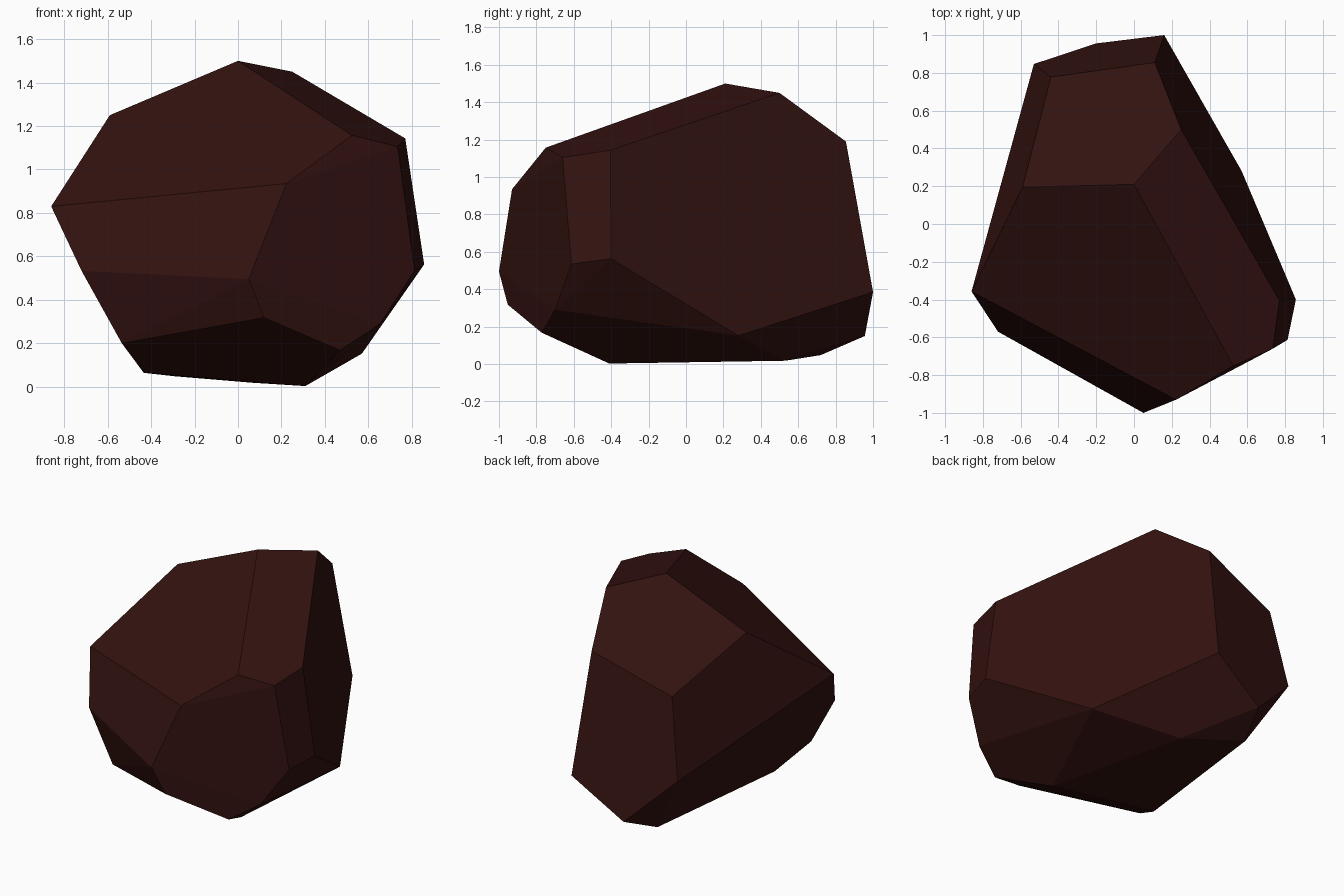
import bpy
import bmesh
import math

# Corner points of the faceted boulder; its facets are their convex hull
CORNERS = [
    # crown
    (0.00, 0.21, 1.50), (0.25, 0.50, 1.45), (-0.59, 0.195, 1.25),
    (0.11, 0.855, 1.19), (-0.44, 0.778, 0.995),
    (0.525, -0.75, 1.157), (0.735, -0.66, 1.105), (0.77, -0.405, 1.143),
    # waist
    (0.16, 1.00, 0.385), (-0.53, 0.847, 0.47), (-0.86, -0.357, 0.83),
    (-0.72, -0.57, 0.533), (0.05, -1.00, 0.495), (0.223, -0.93, 0.935),
    (0.813, -0.613, 0.535), (0.857, -0.40, 0.563),
    # lower bevels
    (-0.20, 0.956, 0.15), (0.57, 0.28, 0.152), (0.12, -0.953, 0.318),
    (-0.535, -0.58, 0.20), (0.47, -0.772, 0.168), (0.655, -0.70, 0.29),
    # base
    (-0.434, -0.33, 0.064), (-0.29, 0.72, 0.048), (0.07, 0.53, 0.018),
    (0.31, -0.41, 0.003),
]

# Dark maroon stone
stone = bpy.data.materials.new("dark maroon stone")
stone.diffuse_color = (0.033, 0.0062, 0.0052, 1.0)

# Hull of the corners, merging nearly flat triangles into facets
bm = bmesh.new()
for co in CORNERS:
    bm.verts.new(co)
bmesh.ops.convex_hull(bm, input=bm.verts)
bmesh.ops.dissolve_limit(bm, angle_limit=math.radians(4),
                         verts=bm.verts, edges=bm.edges)
bmesh.ops.recalc_face_normals(bm, faces=bm.faces)

mesh = bpy.data.meshes.new("boulder")
bm.to_mesh(mesh)
bm.free()
mesh.materials.append(stone)
boulder = bpy.data.objects.new("boulder", mesh)
bpy.context.collection.objects.link(boulder)
